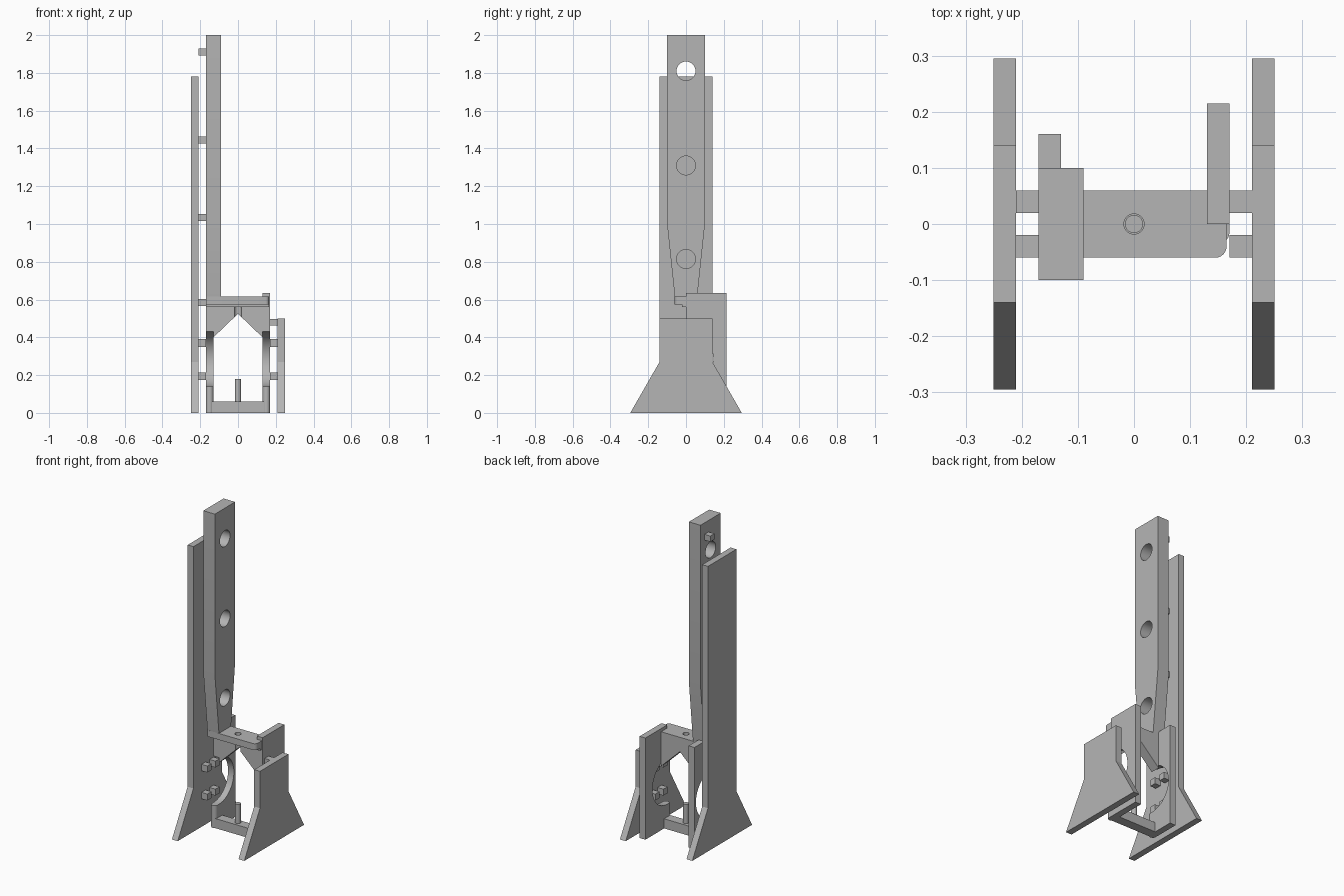
import bpy
import bmesh
from math import sin, cos, pi
from mathutils import Matrix

cube = bpy.data.objects.get("Cube")
if cube:
    bpy.data.objects.remove(cube, do_unlink=True)

GREY = (0.46, 0.46, 0.46, 1)
grey = bpy.data.materials.new("plain grey")
grey.use_nodes = True
grey.diffuse_color = GREY
grey.node_tree.nodes["Principled BSDF"].inputs["Base Color"].default_value = GREY


def finish(name, bm):
    bmesh.ops.recalc_face_normals(bm, faces=bm.faces)
    mesh = bpy.data.meshes.new(name)
    bm.to_mesh(mesh)
    bm.free()
    mesh.materials.append(grey)
    obj = bpy.data.objects.new(name, mesh)
    bpy.context.collection.objects.link(obj)
    return obj


def prism(name, profile, axis, low, high):
    """Extrude a 2D outline along an axis, from low to high."""
    place = {"X": lambda a, b: (low, a, b),
             "Y": lambda a, b: (a, low, b),
             "Z": lambda a, b: (a, b, low)}[axis]
    bm = bmesh.new()
    face = bm.faces.new([bm.verts.new(place(a, b)) for a, b in profile])
    new = bmesh.ops.extrude_face_region(bm, geom=[face])["geom"]
    move = [high - low if axis == k else 0 for k in "XYZ"]
    bmesh.ops.translate(bm, vec=move,
                        verts=[v for v in new if isinstance(v, bmesh.types.BMVert)])
    return finish(name, bm)


def box(name, x, y, z):
    return prism(name, [(x[0], y[0]), (x[1], y[0]), (x[1], y[1]), (x[0], y[1])], "Z", *z)


def cylinder(name, centre, radius, depth, axis="Z"):
    bm = bmesh.new()
    bmesh.ops.create_cone(bm, cap_ends=True, segments=40, radius1=radius,
                          radius2=radius, depth=depth)
    if axis == "X":
        bm.transform(Matrix.Rotation(pi / 2, 4, "Y"))
    bm.transform(Matrix.Translation(centre))
    return finish(name, bm)


def select(obj):
    bpy.ops.object.select_all(action="DESELECT")
    bpy.context.view_layer.objects.active = obj
    obj.select_set(True)


def smooth(obj):
    select(obj)
    bpy.ops.object.shade_smooth_by_angle(angle=0.5)


def drill(obj, cutter):
    select(obj)
    mod = obj.modifiers.new("hole", "BOOLEAN")
    mod.operation = "DIFFERENCE"
    mod.solver = "EXACT"
    mod.object = cutter
    bpy.ops.object.modifier_apply(modifier=mod.name)
    bpy.data.objects.remove(cutter, do_unlink=True)


def mirrored(half):
    return half + [(-a, b) for a, b in reversed(half)]


# Outer panels with flared feet
for name, x, top in (("tall_side_panel", -0.25, 1.78), ("short_side_panel", 0.21, 0.5)):
    prism(name, mirrored([(0.295, 0), (0.14, 0.27), (0.14, top)]), "X", x, x + 0.04)

# Tapered upright arm with three round holes
arm = prism("upright_arm", mirrored([(0.058, 0.6), (0.1, 1.0), (0.1, 2.0)]), "X", -0.17, -0.09)
for z in (0.815, 1.31, 1.81):
    drill(arm, cylinder("hole_cutter", (-0.13, 0, z), 0.05, 0.3, "X"))
smooth(arm)

# Inner plates with a half-round cut in the front edge
arc = [(0.145 * sin(pi * i / 24), 0.285 + 0.145 * cos(pi * i / 24)) for i in range(25)]
for name, x, back in (("right_inner_plate", -0.17, 0.16), ("left_inner_plate", 0.13, 0.215)):
    outline = arc + [(-0.015, 0.14), (-0.015, 0), (back, 0), (back, 0.635), (0, 0.635)]
    smooth(prism(name, outline, "X", x, x + 0.04))
    smooth(cylinder(name + "_post", (x + 0.02, -0.015, 0.07), 0.02, 0.14))

# Top bridge with one rounded corner, a step below and a centre hole
corner = [(0.145 + 0.02 * sin(pi * i / 12), -0.04 - 0.02 * cos(pi * i / 12)) for i in range(7)]
bridge = prism("top_bridge", [(-0.17, -0.06)] + corner + [(0.165, 0.06), (-0.17, 0.06)],
               "Z", 0.575, 0.615)
step = box("bridge_step", (-0.17, 0.165), (-0.02, 0.06), (0.56, 0.575))
gusset = prism("arched_gusset", mirrored([(0, 0.525), (0.13, 0.4), (0.13, 0.56)])[1:-1]
               + [(0, 0.525)], "Y", 0, 0.06)
for part in (bridge, step, gusset):
    drill(part, cylinder("hole_cutter", (0, 0, 0.56), 0.018, 0.2))
smooth(bridge)

# Bottom crossbar and its pin
box("bottom_crossbar", (-0.14, 0.14), (-0.03, 0.03), (0, 0.06))
smooth(cylinder("centre_pin", (0, 0, 0.115), 0.016, 0.13))

# Spacer pegs between the outer panels and the inner parts
for side, x in (("right", -0.21), ("left", 0.17)):
    for z in (0.195, 0.37):
        for y in (-0.04, 0.04):
            box(side + "_lower_peg", (x, x + 0.04), (y - 0.02, y + 0.02), (z - 0.02, z + 0.02))
for x, z in ((-0.21, 0.585), (-0.21, 1.035), (-0.21, 1.445), (-0.21, 1.91), (0.17, 0.48)):
    box("upper_peg", (x, x + 0.04), (0.02, 0.06), (z - 0.018, z + 0.018))
